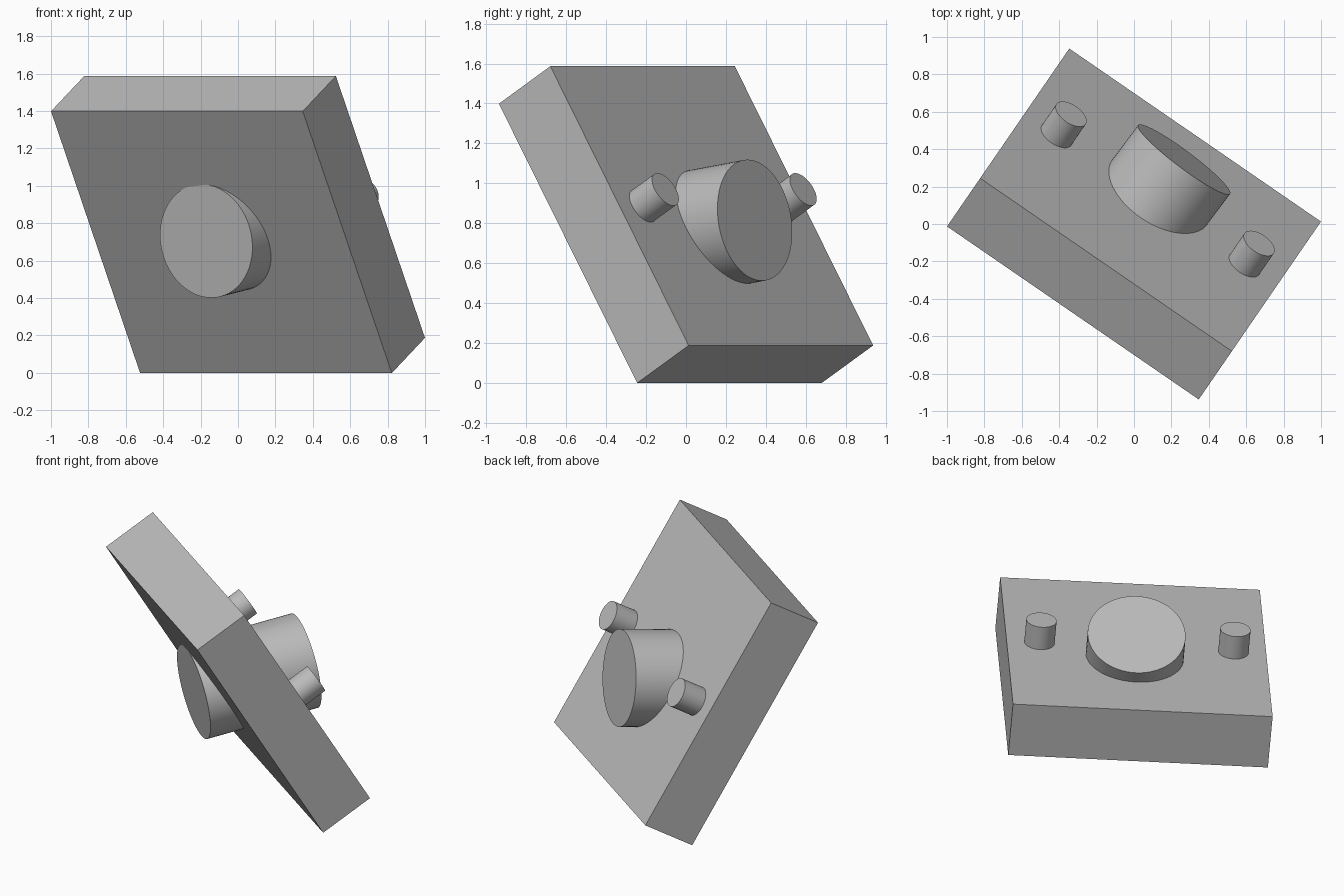
import bpy
from math import radians, sin, cos
from mathutils import Matrix, Vector

if "Cube" in bpy.data.objects:
    bpy.data.objects.remove(bpy.data.objects["Cube"], do_unlink=True)

# Single plain grey
grey = bpy.data.materials.new("plain grey")
grey.use_nodes = True
colour = (0.5, 0.5, 0.5, 1)
grey.diffuse_color = colour
grey.node_tree.nodes["Principled BSDF"].inputs["Base Color"].default_value = colour

# Tilted frame of the slab: side runs along its width, normal points out of its back
YAW, TILT = radians(34.5), radians(31)
CENTRE = Vector((0, 0, 0.793))
side = Vector((cos(YAW), -sin(YAW), 0))
normal = Vector((sin(YAW) * cos(TILT), cos(YAW) * cos(TILT), sin(TILT)))
down = normal.cross(side)


def finish(name, smooth=False):
    obj = bpy.context.object
    obj.name = name
    obj.data.materials.append(grey)
    if smooth:
        bpy.ops.object.shade_smooth_by_angle(angle=radians(35))
    return obj


def cylinder(name, start, end, radius):
    axis = end - start
    bpy.ops.mesh.primitive_cylinder_add(
        vertices=64, radius=radius, depth=axis.length,
        location=(start + end) / 2,
        rotation=axis.to_track_quat('Z', 'Y').to_euler())
    return finish(name, smooth=True)


# Square slab
WIDTH, THICK = 1.633, 0.365
bpy.ops.mesh.primitive_cube_add(size=1)
slab = finish("slab")
slab.data.transform(Matrix.Diagonal((WIDTH, WIDTH, THICK, 1)))
frame = Matrix((side, down, normal)).transposed().to_4x4()
slab.matrix_world = Matrix.Translation(CENTRE) @ frame

# Large drum passing through the slab at a shallower tilt
cylinder("drum", Vector((-0.17, -0.24, 0.705)), Vector((0.268, 0.345, 0.815)), 0.307)

# Pair of pegs on the back face
for name, sign in (("left_peg", 1), ("right_peg", -1)):
    foot = CENTRE + side * 0.61 * sign
    cylinder(name, foot + normal * 0.1, foot + normal * 0.343, 0.095)
